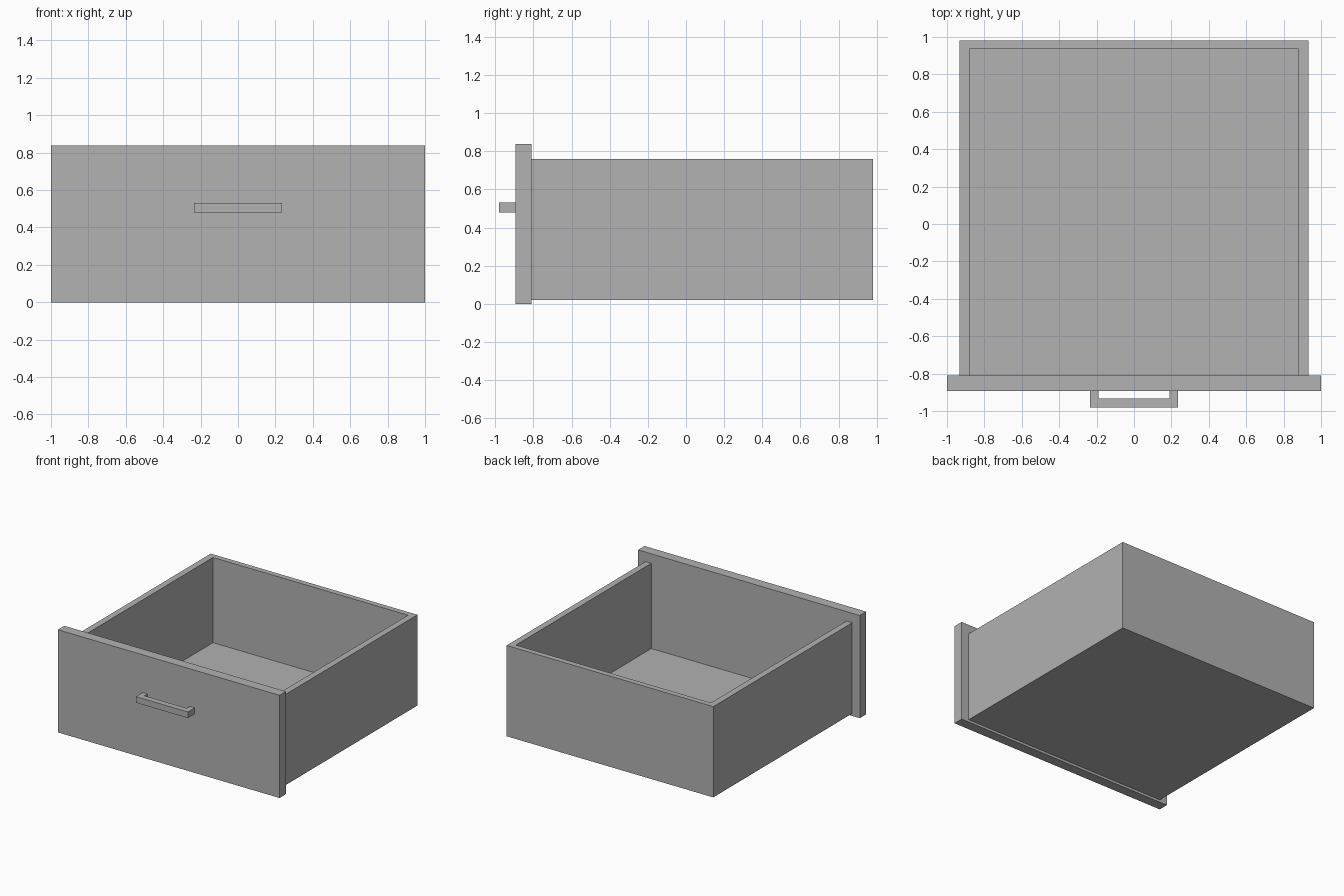
import bpy
import bmesh
from mathutils import Vector

cube = bpy.data.objects.get("Cube")
if cube:
    bpy.data.objects.remove(cube, do_unlink=True)

grey = bpy.data.materials.new("plain grey")
grey.use_nodes = True
colour = (0.445, 0.445, 0.445, 1)
grey.diffuse_color = colour
grey.node_tree.nodes["Principled BSDF"].inputs["Base Color"].default_value = colour


def finish(name, bm):
    bmesh.ops.recalc_face_normals(bm, faces=bm.faces)
    mesh = bpy.data.meshes.new(name)
    bm.to_mesh(mesh)
    bm.free()
    mesh.materials.append(grey)
    obj = bpy.data.objects.new(name, mesh)
    bpy.context.collection.objects.link(obj)
    return obj


def box(name, low, high):
    low, high = Vector(low), Vector(high)
    bm = bmesh.new()
    bmesh.ops.create_cube(bm, size=1)
    for v in bm.verts:
        v.co = (low + high) / 2 + v.co * (high - low)
    return finish(name, bm)


def prism(name, outline, bottom, top):
    """Extrude a flat xy outline upwards."""
    bm = bmesh.new()
    face = bm.faces.new([bm.verts.new((x, y, bottom)) for x, y in outline])
    result = bmesh.ops.extrude_face_region(bm, geom=[face])
    moved = [g for g in result["geom"] if isinstance(g, bmesh.types.BMVert)]
    bmesh.ops.translate(bm, verts=moved, vec=(0, 0, top - bottom))
    return finish(name, bm)


def u_outline(half_out, half_in, y_open, y_in, y_out):
    """U shape, open towards y_open and mirrored about x = 0."""
    right = [(half_out, y_out), (half_out, y_open), (half_in, y_open), (half_in, y_in)]
    return right + [(-x, y) for x, y in reversed(right)]


PANEL_FRONT, PANEL_BACK = -0.893, -0.81
BASE, FLOOR, RIM = 0.02, 0.065, 0.76

# Front panel, wider and taller than the tray
box("front_panel", (-1, PANEL_FRONT, 0), (1, PANEL_BACK, 0.837))

# Side and back walls in one piece, with the floor inside
prism("drawer_walls", u_outline(0.932, 0.88, PANEL_BACK, 0.935, 0.98), BASE, RIM)
box("drawer_floor", (-0.88, PANEL_BACK, BASE), (0.88, 0.935, FLOOR))

# Square bar handle with two legs
prism("handle", u_outline(0.234, 0.19, PANEL_FRONT, -0.932, -0.98), 0.48, 0.53)
